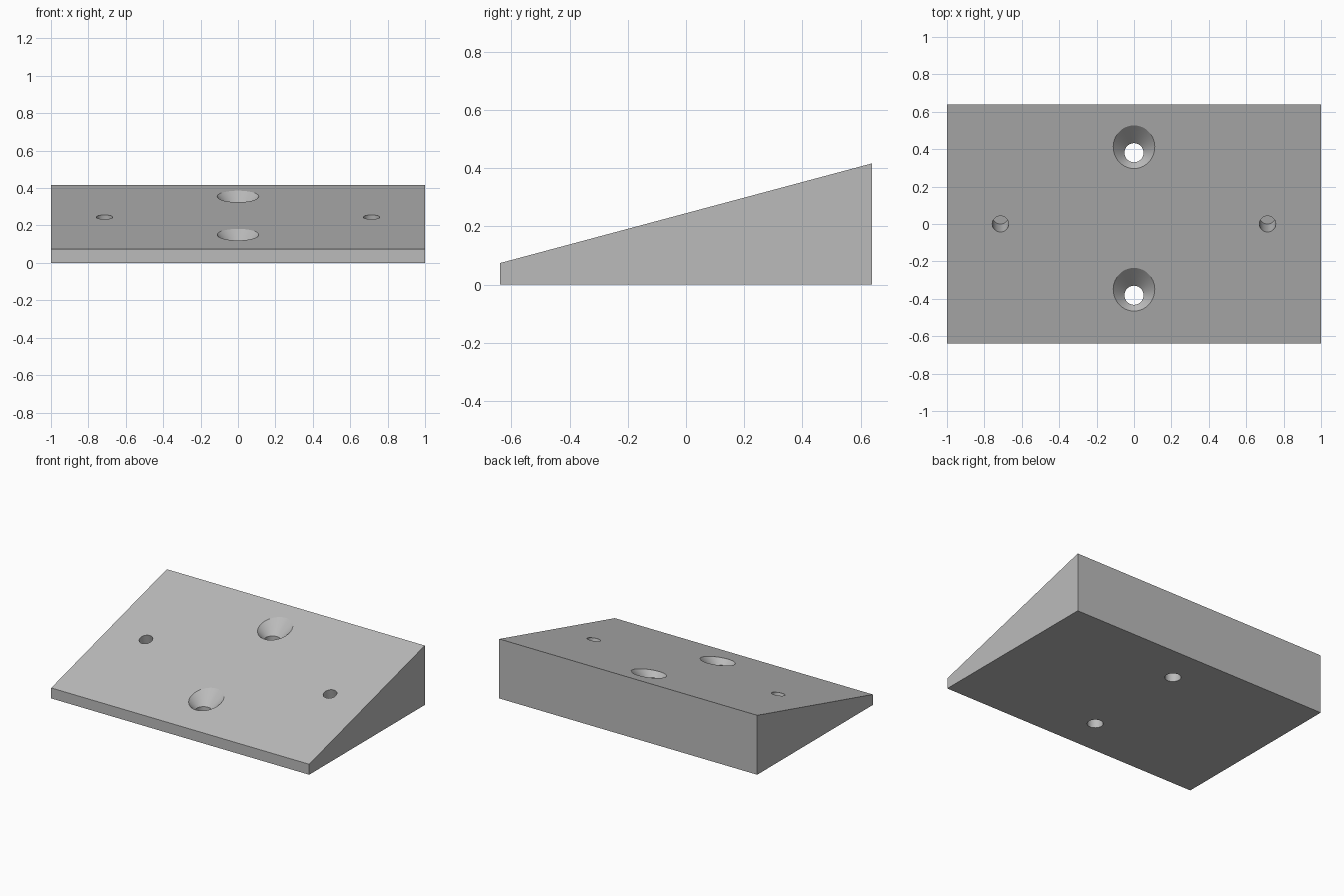
import bpy, bmesh, math
from mathutils import Matrix, Vector

cube = bpy.data.objects.get("Cube")
if cube:
    bpy.data.objects.remove(cube, do_unlink=True)

HALF_X, HALF_Y = 1.0, 0.64
MID_Z, TILT = 0.245, math.radians(15)
SLOPE = math.tan(TILT)

grey = bpy.data.materials.new("grey")
grey.use_nodes = True
colour = (0.5, 0.5, 0.5, 1)
grey.diffuse_color = colour
grey.node_tree.nodes["Principled BSDF"].inputs["Base Color"].default_value = colour


def surface(y):
    """Height of the sloping top at depth y."""
    return MID_Z + SLOPE * y


def make_object(name, bm):
    bmesh.ops.recalc_face_normals(bm, faces=bm.faces)
    mesh = bpy.data.meshes.new(name)
    bm.to_mesh(mesh)
    bm.free()
    mesh.materials.append(grey)
    obj = bpy.data.objects.new(name, mesh)
    bpy.context.collection.objects.link(obj)
    return obj


def lathe_cutter(name, profile, matrix, sides=64):
    """Closed solid turned from (radius, height) points, capped at both ends."""
    bm = bmesh.new()
    rings = []
    for radius, height in profile:
        rings.append([bm.verts.new(matrix @ Vector((
            radius * math.cos(math.tau * i / sides),
            radius * math.sin(math.tau * i / sides), height))) for i in range(sides)])
    for low, high in zip(rings, rings[1:]):
        for i in range(sides):
            j = (i + 1) % sides
            bm.faces.new((low[i], low[j], high[j], high[i]))
    bm.faces.new(rings[0])
    bm.faces.new(rings[-1])
    obj = make_object(name, bm)
    obj.hide_render = True
    return obj


# Wedge body: side profile extruded across the width
bm = bmesh.new()
outline = [(-HALF_Y, 0), (HALF_Y, 0), (HALF_Y, surface(HALF_Y)), (-HALF_Y, surface(-HALF_Y))]
side = bm.faces.new([bm.verts.new((-HALF_X, y, z)) for y, z in outline])
grown = bmesh.ops.extrude_face_region(bm, geom=[side])["geom"]
bmesh.ops.translate(bm, vec=(2 * HALF_X, 0, 0),
                    verts=[v for v in grown if isinstance(v, bmesh.types.BMVert)])
wedge = make_object("wedge_block", bm)

cutters = []
# Vertical countersunk screw holes, right through the block
HOLE_R, SINK_R = 0.051, 0.107
for y in (-0.381, 0.381):
    top = surface(y)
    profile = [(HOLE_R, -0.1), (HOLE_R, top - SINK_R + HOLE_R), (SINK_R + 0.1, top + 0.1)]
    cutters.append(lathe_cutter("screw_hole_cutter", profile, Matrix.Translation((0, y, 0))))

# Blind peg holes, square to the slope
for x in (-0.714, 0.714):
    place = Matrix.Translation((x, 0, MID_Z)) @ Matrix.Rotation(TILT, 4, "X")
    cutters.append(lathe_cutter("peg_hole_cutter", [(0.044, -0.165), (0.044, 0.1)], place))

# Cut the holes and discard the cutters
bpy.ops.object.select_all(action="DESELECT")
bpy.context.view_layer.objects.active = wedge
wedge.select_set(True)
for cutter in cutters:
    cut = wedge.modifiers.new("hole", "BOOLEAN")
    cut.operation, cut.solver, cut.object = "DIFFERENCE", "EXACT", cutter
    bpy.ops.object.modifier_apply(modifier=cut.name)
    bpy.data.objects.remove(cutter, do_unlink=True)

bpy.ops.object.shade_smooth_by_angle(angle=math.radians(30))
